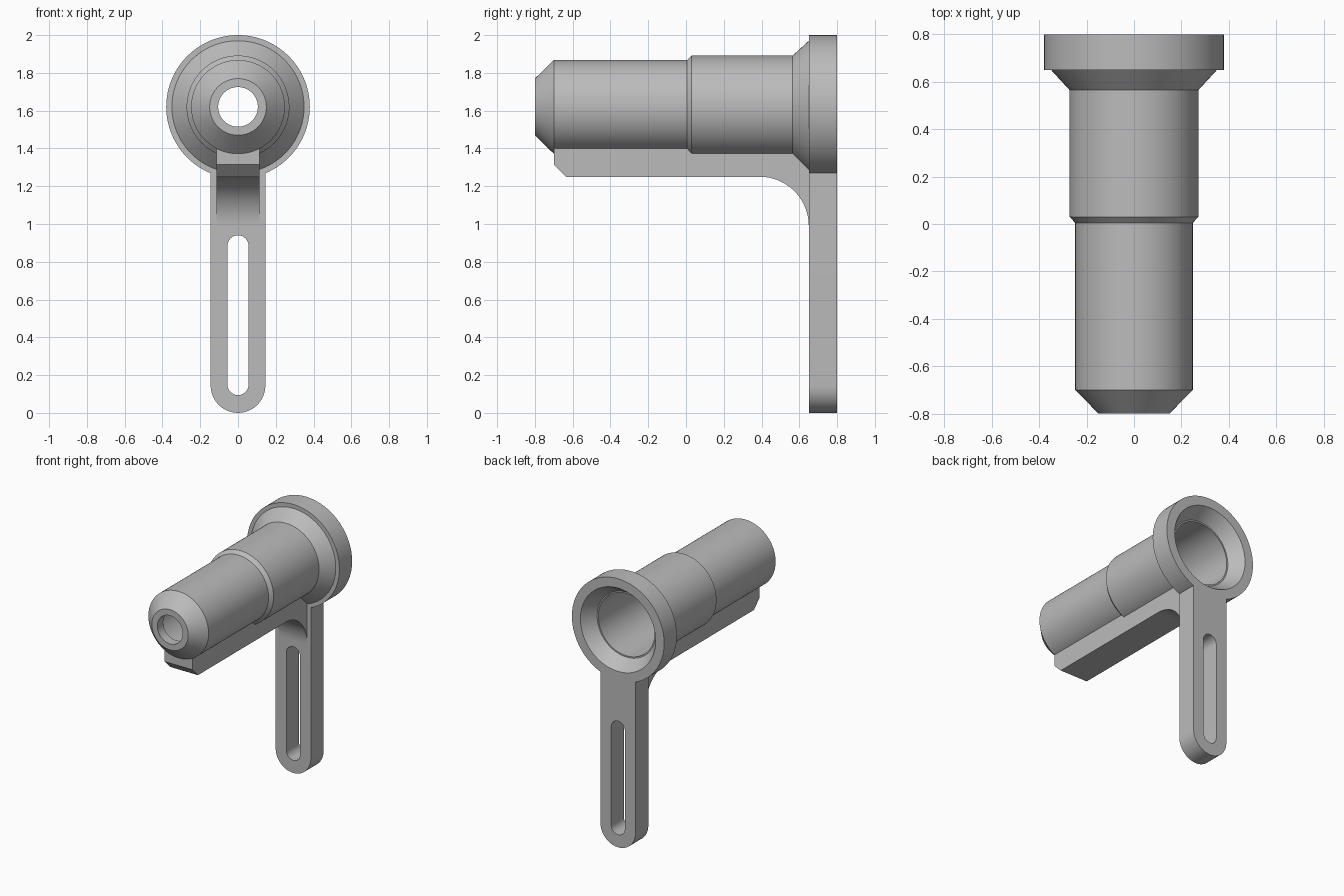
import bpy, bmesh
from math import sin, cos, pi, radians
from mathutils import Vector, Matrix

cube = bpy.data.objects.get("Cube")
if cube:
    bpy.data.objects.remove(cube, do_unlink=True)

AXIS_Z = 1.62

grey = bpy.data.materials.new("plain grey")
grey.use_nodes = True
grey.diffuse_color = (0.5, 0.5, 0.5, 1)
grey.node_tree.nodes["Principled BSDF"].inputs["Base Color"].default_value = (0.5, 0.5, 0.5, 1)


def finish(name, bm):
    bmesh.ops.recalc_face_normals(bm, faces=bm.faces)
    mesh = bpy.data.meshes.new(name)
    bm.to_mesh(mesh)
    bm.free()
    mesh.materials.append(grey)
    obj = bpy.data.objects.new(name, mesh)
    bpy.context.collection.objects.link(obj)
    return obj


def lathe(name, profile, steps=96):
    """Turn (y, radius) points around the tube axis into a closed solid."""
    bm = bmesh.new()
    pts = [(profile[0][0], 0)] + profile + [(profile[-1][0], 0)]
    verts = [bm.verts.new((0, y, AXIS_Z + r)) for y, r in pts]
    edges = [bm.edges.new(pair) for pair in zip(verts, verts[1:])]
    bmesh.ops.spin(bm, geom=verts + edges, cent=(0, 0, AXIS_Z), axis=(0, 1, 0),
                   angle=2 * pi, steps=steps, use_merge=True)
    bmesh.ops.remove_doubles(bm, verts=bm.verts, dist=1e-5)
    return finish(name, bm)


def prism(name, points, depth):
    """Extrude a planar outline along a vector."""
    bm = bmesh.new()
    face = bm.faces.new([bm.verts.new(p) for p in points])
    out = bmesh.ops.extrude_face_region(bm, geom=[face], use_keep_orig=True)
    moved = [g for g in out["geom"] if isinstance(g, bmesh.types.BMVert)]
    bmesh.ops.translate(bm, vec=depth, verts=moved)
    return finish(name, bm)


def arc(cx, cz, r, start, end, steps=24):
    angles = [radians(start + (end - start) * i / steps) for i in range(steps + 1)]
    return [(cx + r * cos(a), cz + r * sin(a)) for a in angles]


def combine(target, tool, operation):
    """Apply a boolean and discard the tool."""
    mod = target.modifiers.new("join", "BOOLEAN")
    mod.operation, mod.object, mod.solver = operation, tool, "EXACT"
    deps = bpy.context.evaluated_depsgraph_get()
    deps.update()
    mesh = bpy.data.meshes.new_from_object(target.evaluated_get(deps))
    target.modifiers.clear()
    target.data = mesh
    bpy.data.objects.remove(tool, do_unlink=True)


# Stepped tube with chamfered nose and flared rear flange
body = lathe("tube_bracket", [(-0.8, 0.15), (-0.7, 0.248), (0.005, 0.248), (0.03, 0.272),
                              (0.565, 0.272), (0.65, 0.35), (0.65, 0.38), (0.8, 0.38)])

# Hanging arm with a rounded foot
outline = arc(0, 0.145, 0.145, 180, 360) + [(0.145, 1.4), (-0.145, 1.4)]
arm = prism("arm", [(x, 0.65, z) for x, z in outline], Vector((0, 0.15, 0)))

# Rib under the tube, curving down into the arm
side = [(-0.7, 1.45), (-0.7, 1.315), (-0.635, 1.25)]
side += arc(0.39, 0.99, 0.26, 90, 0) + [(0.7, 0.99), (0.7, 1.45)]
rib = prism("rib", [(-0.115, y, z) for y, z in side], Vector((0.23, 0, 0)))

# Long slot through the arm
loop = arc(0, 0.15, 0.056, 180, 360) + arc(0, 0.884, 0.056, 0, 180)
slot = prism("slot_cutter", [(x, 0.5, z) for x, z in loop], Vector((0, 0.5, 0)))

# Hollow bore: countersunk rear, long chamber, narrow nose hole
bore = lathe("bore_cutter", [(-0.9, 0.105), (-0.73, 0.105), (-0.64, 0.205), (0.0, 0.205),
                             (0.03, 0.232), (0.7, 0.232), (0.7, 0.242), (0.8, 0.31), (0.9, 0.31)])

combine(body, arm, "UNION")
combine(body, rib, "UNION")
combine(body, slot, "DIFFERENCE")
combine(body, bore, "DIFFERENCE")

# Smooth the round surfaces, keep the edges crisp
bpy.ops.object.select_all(action="DESELECT")
body.select_set(True)
bpy.context.view_layer.objects.active = body
bpy.ops.object.shade_smooth_by_angle(angle=radians(22))
